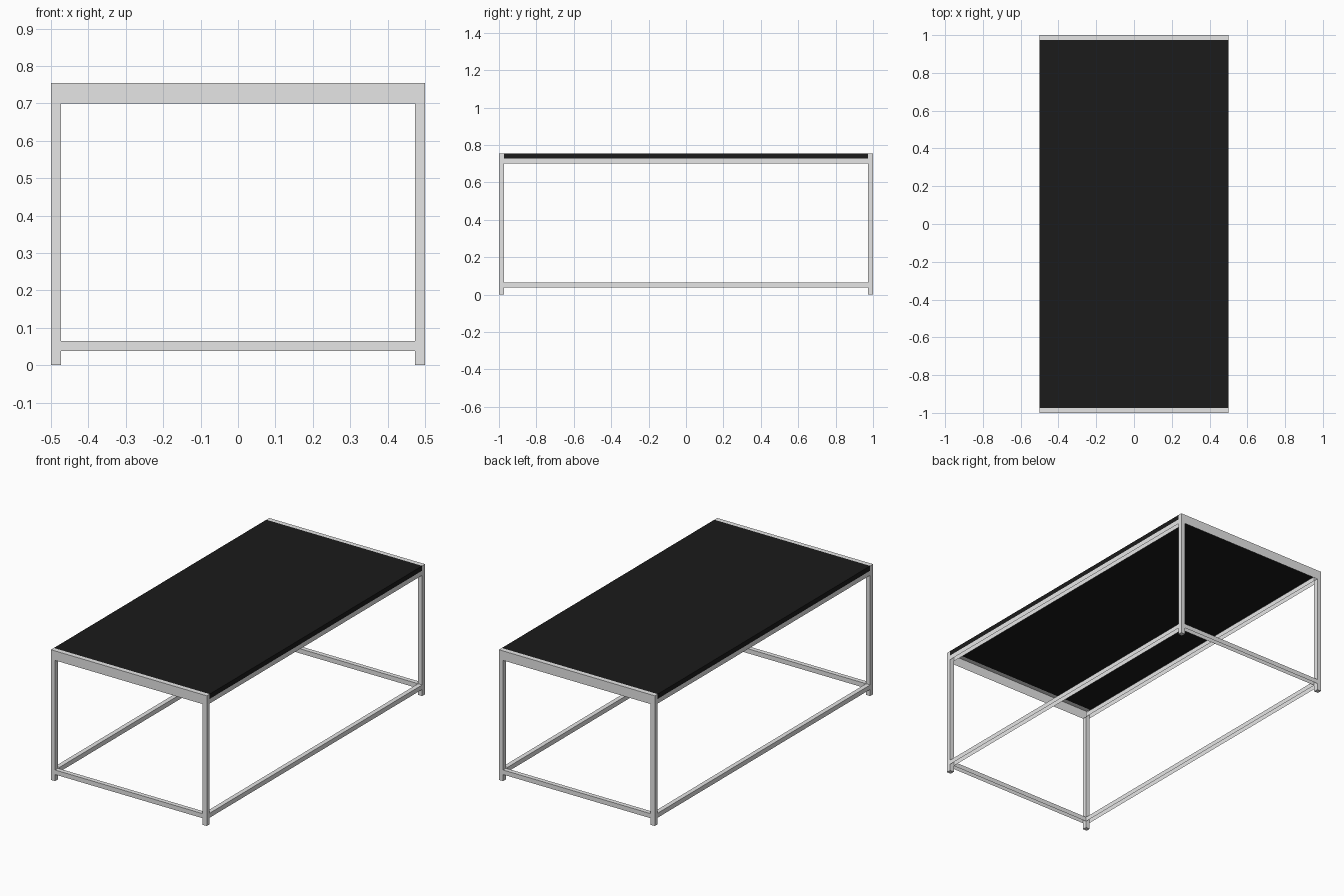
import bpy
import bmesh
from mathutils import Vector

cube = bpy.data.objects.get("Cube")
if cube:
    bpy.data.objects.remove(cube, do_unlink=True)


def material(name, value):
    mat = bpy.data.materials.new(name)
    mat.use_nodes = True
    colour = (value, value, value, 1)
    mat.diffuse_color = colour
    mat.node_tree.nodes["Principled BSDF"].inputs["Base Color"].default_value = colour
    return mat


metal = material("light_grey_metal", 0.79)
black = material("black_panel", 0.011)

DOWN, FRONT, BACK = Vector((0, 0, -1)), Vector((0, -1, 0)), Vector((0, 1, 0))


def box(name, low, high, mat, open_sides=()):
    """Box spanning two opposite corners, left open on the given sides."""
    bm = bmesh.new()
    bmesh.ops.create_cube(bm, size=1)
    bm.normal_update()
    opened = [f for f in bm.faces if any(f.normal.dot(d) > 0.9 for d in open_sides)]
    bmesh.ops.delete(bm, geom=opened, context='FACES')
    low, high = Vector(low), Vector(high)
    bmesh.ops.scale(bm, vec=high - low, verts=bm.verts)
    bmesh.ops.translate(bm, vec=(low + high) / 2, verts=bm.verts)
    mesh = bpy.data.meshes.new(name)
    bm.to_mesh(mesh)
    bm.free()
    mesh.materials.append(mat)
    bpy.context.collection.objects.link(bpy.data.objects.new(name, mesh))


W, L, H = 0.5, 1.0, 0.755       # half width, half length, height
T = 0.0265                      # tube thickness
RAIL, PANEL = 0.7, 0.727        # undersides of the top rails and panel sides
LOW, LOW_TOP = 0.038, 0.0645    # lower rail heights


def span(side, half):
    """Tube-wide interval at the outer edge of one side."""
    return sorted((side * half, side * (half - T)))


# Table top: a shell with a top and two long edges
box("table_top", (-W, T - L, PANEL), (W, L - T, H), black, (DOWN, FRONT, BACK))

for end, end_name, inward in ((-1, "front", BACK), (1, "back", FRONT)):
    y0, y1 = span(end, L)
    # Legs
    for side, side_name in ((-1, "right"), (1, "left")):
        x0, x1 = span(side, W)
        box(f"{end_name}_{side_name}_leg", (x0, y0, 0), (x1, y1, RAIL), metal)
    # End rails: deep angle section above, slim channel near the floor
    box(f"{end_name}_top_rail", (-W, y0, RAIL), (W, y1, H), metal, (DOWN, inward))
    box(f"{end_name}_lower_rail", (T - W, y0, LOW), (W - T, y1, LOW_TOP), metal, (DOWN,))

# Long side rails
for side, side_name in ((-1, "right"), (1, "left")):
    x0, x1 = span(side, W)
    box(f"{side_name}_top_rail", (x0, T - L, RAIL), (x1, L - T, PANEL), metal, (DOWN,))
    box(f"{side_name}_lower_rail", (x0, T - L, LOW), (x1, L - T, LOW_TOP), metal, (DOWN,))
